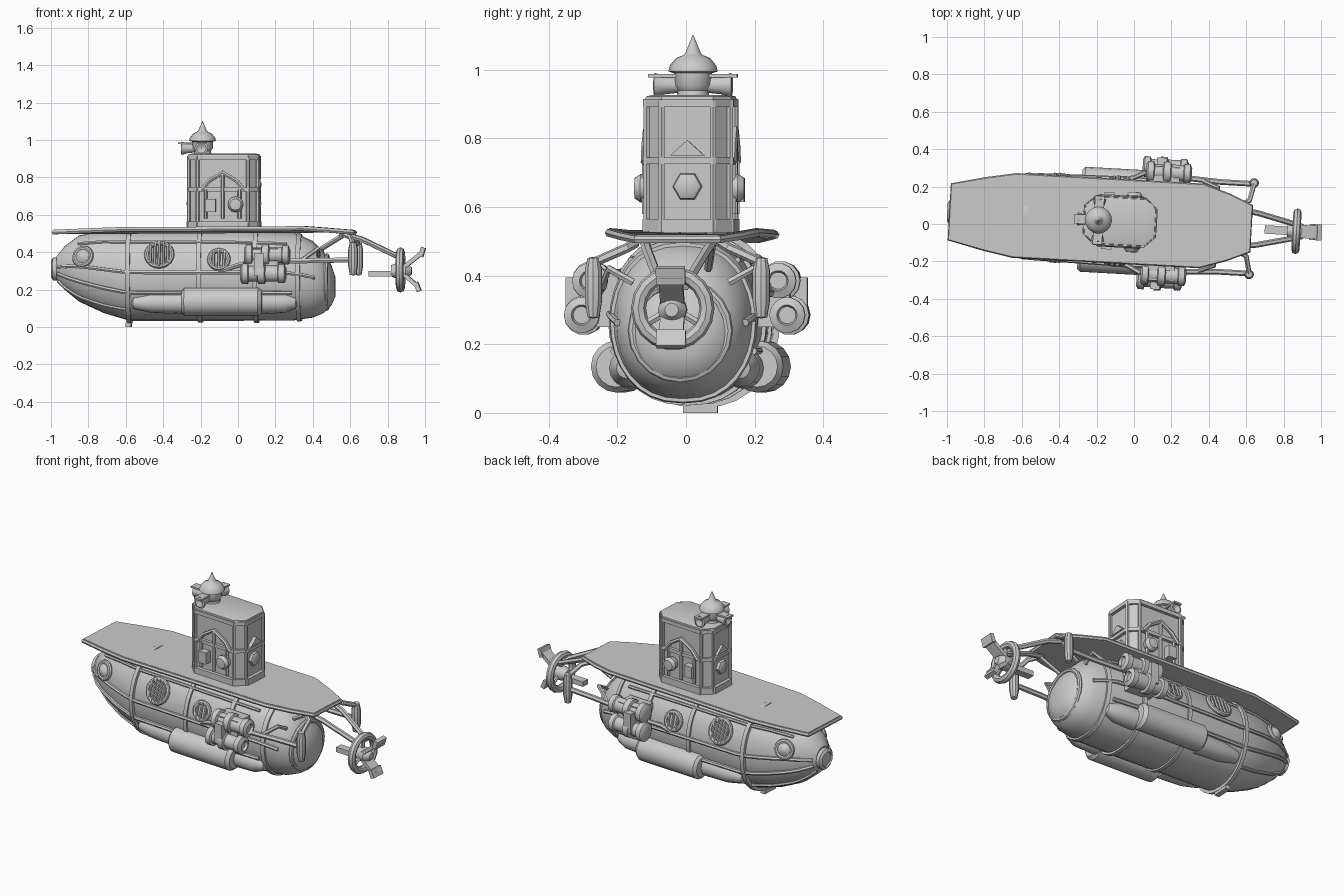
import bpy, bmesh, math
from mathutils import Vector, Matrix

if "Cube" in bpy.data.objects:
    bpy.data.objects.remove(bpy.data.objects["Cube"])

OBJS = []

def add(name, verts, faces):
    me = bpy.data.meshes.new(name)
    me.from_pydata([tuple(v) for v in verts], [], faces)
    bm = bmesh.new()
    bm.from_mesh(me)
    bmesh.ops.remove_doubles(bm, verts=bm.verts, dist=1e-5)
    bmesh.ops.recalc_face_normals(bm, faces=bm.faces)
    bm.to_mesh(me)
    bm.free()
    ob = bpy.data.objects.new(name, me)
    bpy.context.collection.objects.link(ob)
    OBJS.append(ob)
    return ob

def loft(name, rings, caps=True, loop=False):
    n, m = len(rings[0]), len(rings)
    verts = [v for r in rings for v in r]
    faces = [(i * n + j, i * n + (j + 1) % n, (i + 1) % m * n + (j + 1) % n, (i + 1) % m * n + j)
             for i in range(m if loop else m - 1) for j in range(n)]
    if caps and not loop:
        faces += [tuple(range(n)), tuple(range((m - 1) * n, m * n))]
    return add(name, verts, faces)

def lathe(name, prof, loc, axis=(0, 0, 1), segs=16, loop=False):
    """Spin a (radius, height) profile round an axis."""
    q = Vector(axis).to_track_quat('Z', 'Y')
    rings = [[Vector(loc) + q @ Vector((max(r, .0005) * math.cos(2 * math.pi * k / segs),
              max(r, .0005) * math.sin(2 * math.pi * k / segs), h)) for k in range(segs)] for r, h in prof]
    return loft(name, rings, loop=loop)

def ring(name, R, r, loc, axis, segs=20):
    prof = [(R + r * math.cos(a * math.pi / 4), r * math.sin(a * math.pi / 4)) for a in range(8)]
    return lathe(name, prof, loc, axis, segs, True)

def tube(name, pts, r, cyclic=False):
    cu = bpy.data.curves.new(name, 'CURVE')
    cu.dimensions = '3D'
    cu.bevel_depth, cu.bevel_resolution, cu.use_fill_caps = r, 1, True
    s = cu.splines.new('POLY')
    s.points.add(len(pts) - 1)
    for p, c in zip(s.points, pts):
        p.co = (*c, 1)
    s.use_cyclic_u = cyclic
    ob = bpy.data.objects.new(name, cu)
    bpy.context.collection.objects.link(ob)
    bpy.ops.object.select_all(action='DESELECT')
    ob.select_set(True)
    bpy.context.view_layer.objects.active = ob
    bpy.ops.object.convert(target='MESH')
    OBJS.append(bpy.context.view_layer.objects.active)

def prism(name, outline, z0, z1):
    return loft(name, [[(x, y, z) for x, y in outline] for z in (z0, z1)])

def box(name, c, s, rot=(0, 0, 0)):
    ob = prism(name, [(-s[0]/2, -s[1]/2), (s[0]/2, -s[1]/2), (s[0]/2, s[1]/2), (-s[0]/2, s[1]/2)], -s[2]/2, s[2]/2)
    m = Matrix.Translation(c)
    for a, ax in zip(rot, 'XYZ'):
        m = m @ Matrix.Rotation(a, 4, ax)
    ob.data.transform(m)
    return ob

# Hull stations: x, bottom, top, half width
ST = [(-.97, .25, .38, .06), (-.93, .2, .43, .105), (-.85, .135, .49, .15), (-.72, .075, .512, .19),
      (-.58, .033, .515, .215), (0, .033, .515, .225), (.3, .035, .505, .21), (.4, .05, .46, .19),
      (.46, .075, .4, .16), (.5, .115, .33, .115), (.52, .16, .27, .06)]

def station(x):
    for a, b in zip(ST, ST[1:]):
        if x <= b[0]:
            t = (x - a[0]) / (b[0] - a[0])
            return [p + (q - p) * t for p, q in zip(a, b)][1:]
    return ST[-1][1:]

def section(x, t, grow=0.0):
    b, top, w = station(x)
    s, h = math.sin(t), (top - b) / 2 + grow
    y = math.copysign(abs(s) ** .85, s) * (w + grow)
    return Vector((x, y, (b + top) / 2 + h * math.cos(t)))

def hull_y(x, z):
    b, top, w = station(x)
    c = (z - (b + top) / 2) / ((top - b) / 2)
    return w * max(0, 1 - c * c) ** .425

ANG = [2 * math.pi * k / 32 for k in range(32)]
loft('hull', [[section(s[0], t) for t in ANG] for s in ST])
for x, g in ((-.58, .018), (-.2, .01), (.1, .012), (.33, .01)):
    loft('hull_band', [[section(x + d, t, e) for t in ANG]
                       for d, e in ((-.012, 0), (-.012, g), (.012, g), (.012, 0))])
box('keel_foot', (-.585, 0, .012), (.03, .1, .024))
lathe('bow_cap', [(0, -.03), (.062, -.03), (.062, .02), (.045, .03), (.04, .022), (0, .022)],
      (-.97, 0, .31), (-1, 0, 0))
ring('stern_collar', .14, .014, (.475, 0, .24), (1, 0, 0))

# Deck plate with a rolled rim
half = [(-.98, .145), (-.8, .185), (-.64, .215), (.36, .215), (.5, .17), (.62, .12)]
deck = half + [(x, -y) for x, y in reversed(half)]
dz = lambda x: .505 + .02 * min(1, (x + 1) / .5) - (.02 * max(0, (x - .36) / .26))
loft('deck', [[(x, y, dz(x) + o) for x, y in deck] for o in (-.01, .014)])
tube('deck_rim', [(x, y, dz(x)) for x, y in deck], .012, True)

# Side details, mirrored
for s in (1, -1):
    # rails and bow ribs following the hull
    for t0, x1 in ((1.5, .42), (1.95, .3)):
        tube('hull_rail', [section(-.96 + k * (x1 + .96) / 20, s * t0, .007) for k in range(21)], .011)
    tube('bow_rib', [section(-.96 + k * .042, s * (2.6 - .02 * k), .004) for k in range(10)], .009)
    tube('upper_rib', [section(-.85 + k * .07, s * .75, .004) for k in range(17)], .009)
    # portholes with slats
    for x, z, r, slats in ((-.41, .385, .068, 5), (-.09, .36, .05, 3), (-.82, .375, .047, 0)):
        e = .02
        n = Vector((-(hull_y(x + e, z) - hull_y(x - e, z)) / (2 * e), 1,
                    -(hull_y(x, z + e) - hull_y(x, z - e)) / (2 * e))).normalized()
        p = Vector((x, hull_y(x, z), z))
        up = (Vector((0, 0, 1)) - n * n.z).normalized()
        side = up.cross(n)
        fl = lambda v: Vector((v.x, s * v.y, v.z))
        ring('porthole_rim', r, .013, fl(p + n * .006), fl(n))
        if not slats:
            lathe('bow_lens', [(r, -.02), (r * .8, .015), (r * .4, .03), (0, .033)], fl(p), fl(n))
        for k in range(slats):
            a = (k - (slats - 1) / 2) * 1.7 * r / slats
            h = math.sqrt(r * r - a * a)
            tube('porthole_bar', [fl(p + n * .014 + side * a + up * h), fl(p + n * .014 + side * a - up * h)], .008)
    # saddle tank
    lathe('saddle_tank', [(0, 0), (.06, 0), (.076, .015), (.076, .41), (.06, .43), (0, .43)],
          (-.29, s * .205, .135), (1, 0, 0))
    lathe('saddle_tank_front', [(0, 0), (.035, .02), (.055, .12), (.06, .29), (0, .29)],
          (-.57, s * .165, .13), (1, 0, 0))
    lathe('saddle_tank_rear', [(0, 0), (.06, 0), (.055, .13), (.03, .19), (0, .2)],
          (.13, s * .165, .13), (1, 0, 0))
    # paired thruster motors with flanges
    for y, z, x in ((.275, .385, .05), (.3, .285, .03)):
        lathe('thruster_motor', [(0, 0), (.04, 0), (.056, .01), (.056, .04), (.042, .045), (.042, .09), (.058, .095),
              (.058, .13), (.044, .135), (.044, .2), (.052, .205), (.052, .235), (.03, .245), (.025, .23), (0, .23)],
              (x, s * y, z), (1, 0, 0), 14)
    box('thruster_mount', (.15, s * .25, .335), (.16, .11, .17))
    box('thruster_clamp', (.13, s * .325, .335), (.05, .055, .12))
    tube('thruster_brace', [(.05, s * .27, .34), (-.02, s * .235, .32), (-.1, s * .225, .29)], .013)
    # rear outrigger
    tube('outrigger_shaft', [(.2, s * .255, .35), (.45, s * .24, .355), (.64, s * .24, .36)], .015)
    tube('outrigger_arm', [(.57, s * .125, .495), (.61, s * .15, .48), (.63, s * .24, .44)], .014)
    lathe('outrigger_paddle', [(0, 0), (.018, .004), (.026, .05), (.026, .14), (.018, .176), (0, .18)],
          (.63, s * .245, .275), (0, 0, 1), 10)
    tube('outrigger_stay', [(.44, s * .14, .38), (.44, s * .21, .42), (.36, s * .24, .36)], .012)
    # propeller struts
    tube('propeller_strut', [(.55, s * .1, .5), (.66, s * .085, .47), (.87, s * .035, .37)], .015)
    tube('propeller_stay', [(.45, s * .08, .42), (.58, s * .1, .5)], .012)

# Propeller and steering ring
ring('propeller_ring', .1, .022, (.87, 0, .305), (1, 0, 0), 18)
lathe('propeller_hub', [(0, 0), (.03, 0), (.042, .03), (.042, .08), (.02, .11), (0, .11)], (.82, 0, .3), (1, 0, 0), 12)
for k in range(3):
    a = math.pi / 2 + k * 2 * math.pi / 3
    tube('ring_spoke', [(.87, 0, .305), (.87, .1 * math.cos(a), .305 + .1 * math.sin(a))], .012)
box('propeller_shaft', (.77, 0, .285), (.14, .045, .03))
for z0, x1, z1 in ((.32, .99, .4), (.28, .965, .215)):
    a = math.atan2(z1 - z0, x1 - .89)
    L = math.hypot(z1 - z0, x1 - .89)
    box('propeller_blade', ((.89 + x1) / 2, 0, (z0 + z1) / 2), (L, .07, .022), (0, -a, 0))
    box('blade_tip', (x1 - .004, 0, z1), (.024, .085, .05), (0, .3 if z1 > .3 else -.4, 0))

# Conning tower: chamfered plan with bands
def plan(g=0):
    q = [(.185 + g, .075), (.135, .122 + g)]
    pts = q + [(-x, y) for x, y in reversed(q)]
    pts += [(x, -y) for x, y in reversed(pts)]
    return [(x - .075, y) for x, y in pts]
prism('tower', plan(-.008), .52, .915)
for z0, z1, g in ((.525, .565, .012), (.725, .745, .01), (.892, .915, .01)):
    prism('tower_band', plan(g), z0, z1)
loft('tower_roof', [[(x, y, z) for x, y in plan(g)] for g, z in ((.004, .913), (.002, .922), (-.02, .927))])
for x, y in plan(0):
    tube('tower_corner', [(x, y, .53), (x, y, .91)], .01)
for s in (1, -1):
    y = s * .128
    # gabled window
    tube('window_gable', [(-.19, y, .73), (-.15, y, .78), (-.075, y, .825), (0, y, .78), (.04, y, .73)], .012)
    for x, z in ((-.165, .735), (-.075, .82), (.015, .735)):
        tube('window_post', [(x, y, .58), (x, y, z)], .01)
    lathe('side_lamp', [(0, -.02), (.035, -.02), (.042, .012), (.03, .03), (0, .032)], (-.005, s * .13, .655), (0, s, 0), 12)
    box('side_box', (-.14, s * .128, .65), (.055, .05, .07))
# end windows
for x, d in ((.105, 1), (-.255, -1)):
    lathe('end_window', [(0, -.01), (.045, -.01), (.04, .012), (.03, .018), (0, .018)], (x, 0, .66), (d, 0, 0), 6)
    loft('end_pediment', [[(x + o, -.05, .75), (x + o, .05, .75), (x + o, 0, .795)] for o in (-.012, .018)])

# Lantern turret with hooded lamps and spike
T = (-.19, 0)
lathe('turret', [(0, .91), (.05, .91), (.045, .94), (.055, .955), (.055, .99), (.072, .995), (.068, 1.012),
                 (.05, 1.034), (.03, 1.042), (.022, 1.05), (.012, 1.075), (0, 1.102)], (*T, 0), segs=16)
for a in (90, 180, 270):
    d = Vector((math.cos(math.radians(a)), math.sin(math.radians(a)), 0))
    p = Vector((*T, .955)) + d * .04
    lathe('turret_lamp', [(0, 0), (.022, 0), (.026, .04), (.036, .072), (.026, .075), (0, .06)], p, d, 12)
    box('lamp_hood', p + d * .045 + Vector((0, 0, .027)), (.09, .05, .01), (0, 0, math.radians(a)))

# Whole craft sits slightly turned about the vertical
M = Matrix.Translation((0, .01, 0)) @ Matrix.Rotation(math.radians(-3.2), 4, 'Z')
bpy.ops.object.select_all(action='DESELECT')
for ob in OBJS:
    ob.data.transform(M)
    ob.select_set(True)
bpy.context.view_layer.objects.active = OBJS[0]
bpy.ops.object.shade_smooth_by_angle(angle=math.radians(35))
